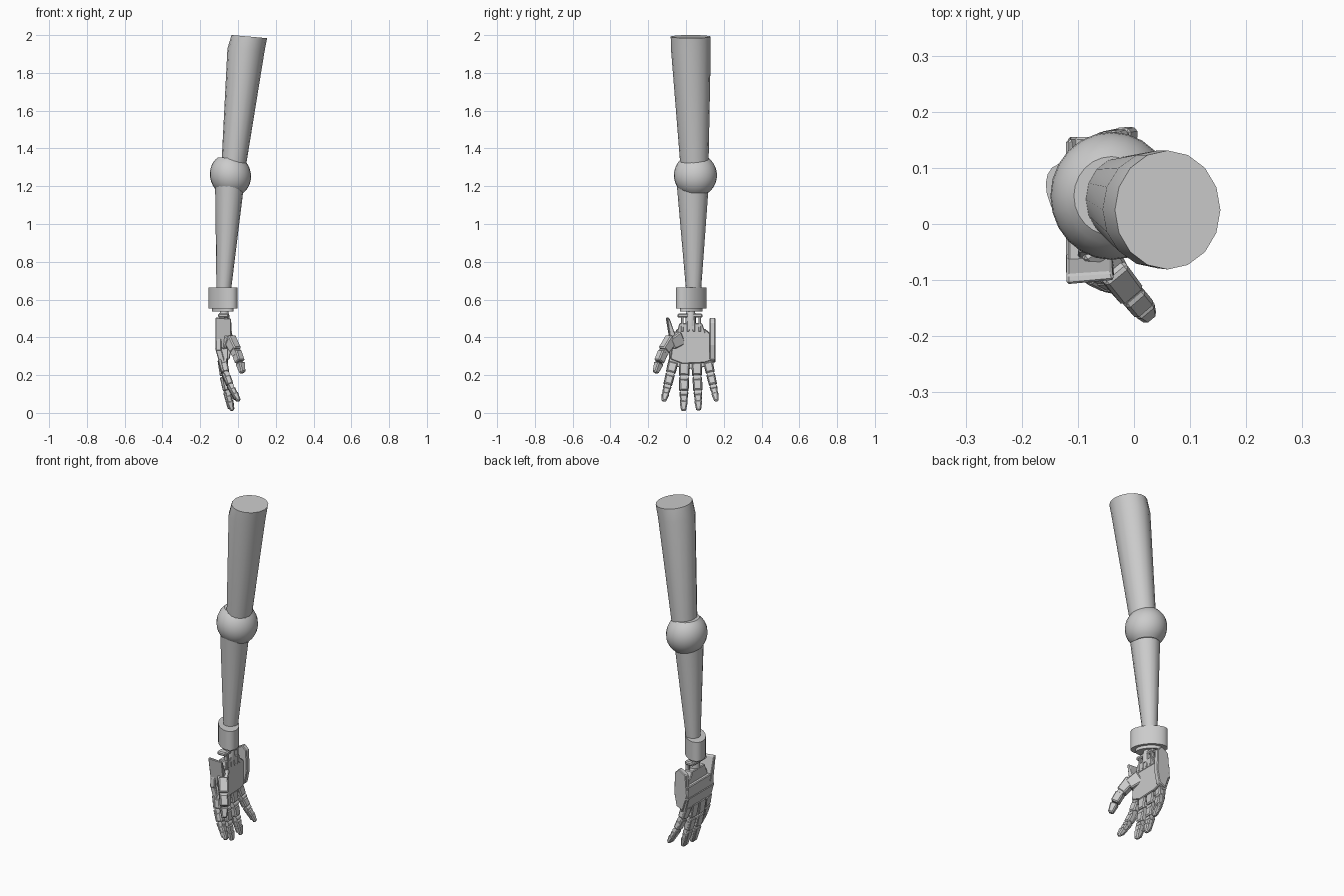
import bpy, bmesh, math
from mathutils import Vector

if "Cube" in bpy.data.objects:
    bpy.data.objects.remove(bpy.data.objects["Cube"])


def mesh_object(name, bm, smooth=False, bevel=0):
    bmesh.ops.recalc_face_normals(bm, faces=bm.faces)
    me = bpy.data.meshes.new(name)
    bm.to_mesh(me)
    bm.free()
    ob = bpy.data.objects.new(name, me)
    bpy.context.collection.objects.link(ob)
    if bevel:
        mod = ob.modifiers.new("bevel", "BEVEL")
        mod.width, mod.segments = bevel, 1
    if smooth:
        bpy.ops.object.select_all(action='DESELECT')
        ob.select_set(True)
        bpy.context.view_layer.objects.active = ob
        bpy.ops.object.shade_smooth_by_angle(angle=math.radians(35))
    return ob


def skin(bm, rings):
    """Join rings of points into a capped tube."""
    vs = [[bm.verts.new(p) for p in r] for r in rings]
    n = len(vs[0])
    for a, b in zip(vs, vs[1:]):
        for i in range(n):
            j = (i + 1) % n
            bm.faces.new((a[i], a[j], b[j], b[i]))
    bm.faces.new(vs[0])
    bm.faces.new(vs[-1])


def tube(name, rings, n=16, rot=0.0, tilt=0.0):
    """Rings are (x, y, z, radius x, radius y); tilt slopes each ring along x."""
    out = []
    for x, y, z, rx, ry in rings:
        ring = []
        for i in range(n):
            a = 2 * math.pi * i / n
            u, v = rx * math.cos(a), ry * math.sin(a)
            px = u * math.cos(rot) - v * math.sin(rot)
            py = u * math.sin(rot) + v * math.cos(rot)
            ring.append((x + px, y + py, z - tilt * px))
        out.append(ring)
    bm = bmesh.new()
    skin(bm, out)
    return mesh_object(name, bm, True)


def block(name, p0, p1, s0, s1, side=(0, 1, 0), bevel=0.006):
    """Tapered block from p0 to p1, sizes are (width along side, depth)."""
    p0, p1 = Vector(p0), Vector(p1)
    d = (p1 - p0).normalized()
    s = Vector(side)
    s = (s - s.dot(d) * d).normalized()
    t = d.cross(s)
    bm = bmesh.new()
    skin(bm, [[p + s * w * a / 2 + t * h * b / 2
               for a, b in ((-1, -1), (1, -1), (1, 1), (-1, 1))]
              for p, (w, h) in ((p0, s0), (p1, s1))])
    return mesh_object(name, bm, bevel=bevel)


def pin(name, p, side, length, r):
    """Hinge cylinder lying along side."""
    bm = bmesh.new()
    bmesh.ops.create_cone(bm, cap_ends=True, segments=12, radius1=r, radius2=r, depth=length)
    q = Vector((0, 0, 1)).rotation_difference(Vector(side))
    for v in bm.verts:
        v.co = q @ v.co + Vector(p)
    return mesh_object(name, bm, True)


def plate(name, first, second):
    bm = bmesh.new()
    skin(bm, [first, second])
    return mesh_object(name, bm, bevel=0.004)


# upper arm
tube("upper_arm", [(-.024, .045, 1.30, .064, .074), (.042, .026, 1.92, .098, .105),
                   (.06, .025, 1.992, .094, .106)], tilt=.09)

# elbow ball
rings = []
for k in range(11):
    a = math.radians(-52 + 104 * k / 10)
    r = math.cos(a)
    rings.append((-.04, .05, 1.258 + .115 * math.sin(a), .109 * r, .114 * r))
tube("elbow", rings, n=24, tilt=.06)

# forearm
tube("forearm", [(-.076, .04, .64, .038, .039), (-.045, .036, 1.2, .076, .084)])

# wrist cuff, lying diagonally, with rim and ball joint below
ROT = math.radians(132)
tube("cuff", [(-.08, .028, .553, .098, .055), (-.08, .028, .664, .098, .055)], n=24, rot=ROT)
tube("cuff_rim", [(-.08, .028, .536, .072, .04), (-.08, .028, .56, .072, .04)], n=20, rot=ROT)
tube("wrist_joint", [(-.073, .025, .46, .028, .028), (-.073, .025, .515, .028, .028),
                     (-.073, .025, .54, .02, .02)], n=12)

# wrist tendons on the heel of the hand
plate("wrist_block", [(-.10, y, z) for y, z in ((-.05, .42), (.105, .42), (.085, .475), (-.035, .475))],
      [(-.05, y, z) for y, z in ((-.05, .42), (.105, .42), (.085, .475), (-.035, .475))])
for i in range(4):
    y = -.02 + i * .031
    block("tendon", (-.062, y, .43), (-.062, y, .51), (.014, .03), (.014, .02), bevel=.003)
block("wrist_bar", (-.078, -.045, .515), (-.078, .088, .515), (.022, .055), (.022, .055), side=(0, 0, 1))

# palm and layered back of the hand
PALM = ((-.05, .445), (.10, .445), (.145, .41), (.145, .28), (.10, .265),
        (-.02, .26), (-.085, .285), (-.075, .36))
plate("palm", [(-.10, y, z) for y, z in PALM], [(-.052, y * .97, z) for y, z in PALM])
BACK_UP = ((-.085, .41), (.15, .41), (.155, .33), (-.095, .33))
BACK_LOW = ((-.09, .345), (.15, .345), (.145, .255), (.06, .235), (-.01, .235), (-.09, .255))
plate("back_upper", [(-.118, y, z) for y, z in BACK_UP], [(-.088, y, z) for y, z in BACK_UP])
plate("back_lower", [(-.122 + (.345 - z) * .28, y, z) for y, z in BACK_LOW],
      [(-.09 + (.345 - z) * .28, y, z) for y, z in BACK_LOW])

# side guards rising to points beside the wrist
plate("thumb_guard", [(-.12, -.108, .505), (-.035, -.10, .50), (-.035, -.085, .40),
                      (-.075, -.08, .335), (-.12, -.085, .37)],
      [(-.12, -.09, .505), (-.04, -.085, .495), (-.04, -.05, .40),
       (-.075, -.05, .335), (-.12, -.05, .37)])
SIDE = ((-.105, .48), (-.06, .505), (-.035, .48), (-.03, .36), (-.045, .285), (-.085, .265), (-.115, .36))
plate("little_guard", [(x, .155, z) for x, z in SIDE], [(x, .125, z) for x, z in SIDE])

# thumb
TS = (.75, .66, 0)
block("thumb_mount", (-.075, -.03, .40), (-.04, -.085, .365), (.065, .075), (.055, .06), TS)
block("thumb_base", (-.045, -.075, .395), (-.012, -.118, .33), (.052, .058), (.05, .05), TS)
pin("thumb_hinge", (-.01, -.12, .32), Vector(TS).normalized(), .044, .019)
block("thumb_middle", (-.009, -.12, .325), (.01, -.143, .27), (.044, .046), (.044, .044), TS)
block("thumb_tip", (.011, -.143, .265), (.024, -.162, .212), (.042, .042), (.028, .028), TS)

# fingers: knuckle y, tip y, tip z, tip x, base width
FINGERS = (("index", -.066, -.118, .062, .018, .056), ("middle", -.008, -.013, .01, -.018, .06),
           ("ring", .056, .067, .013, -.016, .058), ("little", .115, .162, .062, .012, .052))
for name, y0, y1, zt, xt, w in FINGERS:
    x0, z0 = -.078, .275
    pts = []
    for t, c in ((0, 0), (.34, .2), (.64, .5), (1, 1)):
        pts.append(Vector((x0 + (xt - .012 - x0) * c, y0 + (y1 - y0) * t, z0 + (zt - z0) * t)))
    side = Vector((0, 1, (y1 - y0) / (z0 - zt))).normalized()
    for i in range(3):
        a, b = pts[i], pts[i + 1]
        d = b - a
        wa = w * (1 - .1 * i)
        end = .96 if i == 2 else .84
        # last segment narrows to the fingertip
        wb = wa * (.6 if i == 2 else .92)
        block(f"{name}_segment", a + d * .12, a + d * end, (wa * .9, wa * .7), (wb * .9, wb * .7), side)
        pin(f"{name}_hinge", a, side, wa * .8, wa * .33)
        # armour on the back of the segment
        off = Vector((-wa * .34, 0, 0))
        block(f"{name}_back", a + off - d * .05, a + d * .88 + off * .9,
              (wa, wa * .32), (wb, wa * .26), side, .004)
    # rounded pad closing the fingertip
    block(f"{name}_pad", pts[2] * .55 + pts[3] * .45, pts[3], (w * .72, w * .62), (w * .42, w * .34), side)
